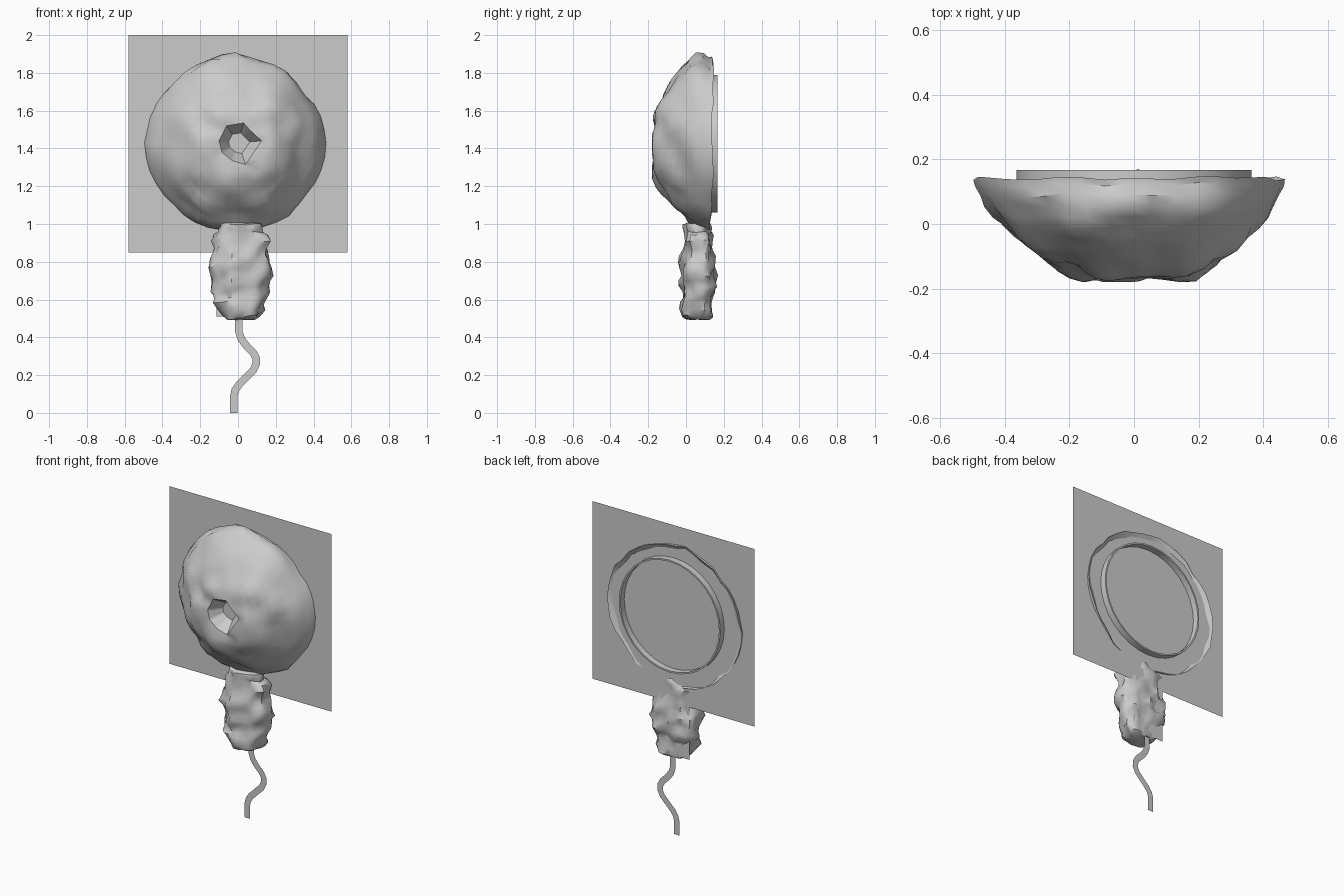
import bpy, math
from mathutils import Vector, noise

if "Cube" in bpy.data.objects:
    bpy.data.objects.remove(bpy.data.objects["Cube"])

BACK = 0.127  # depth of the flat sheet parts


def make(name, verts, faces, angle=None):
    me = bpy.data.meshes.new(name)
    me.from_pydata([tuple(v) for v in verts], [], faces)
    me.update()
    ob = bpy.data.objects.new(name, me)
    bpy.context.collection.objects.link(ob)
    if angle:
        bpy.ops.object.select_all(action='DESELECT')
        ob.select_set(True)
        bpy.context.view_layer.objects.active = ob
        bpy.ops.object.mode_set(mode='EDIT')
        bpy.ops.mesh.select_all(action='SELECT')
        bpy.ops.mesh.normals_make_consistent(inside=False)
        bpy.ops.object.mode_set(mode='OBJECT')
        bpy.ops.object.shade_smooth_by_angle(angle=math.radians(angle))
    return ob


def loft(rings, cap_start=False, cap_end=False, loop=False):
    n, verts, faces = len(rings[0]), [v for r in rings for v in r], []
    m = len(rings)
    for i in range(m if loop else m - 1):
        a, b = i * n, ((i + 1) % m) * n
        for j in range(n):
            k = (j + 1) % n
            faces.append((a + j, a + k, b + k, b + j))
    if cap_start:
        faces.append(tuple(range(n))[::-1])
    if cap_end:
        faces.append(tuple(range((m - 1) * n, m * n)))
    return verts, faces


def circle(r, y, z, n=32):
    return [Vector((r * math.cos(2 * math.pi * j / n), y, z + r * math.sin(2 * math.pi * j / n)))
            for j in range(n)]


def sheet(name, x0, x1, z0, z1):
    make(name, [(x0, BACK, z0), (x1, BACK, z0), (x1, BACK, z1), (x0, BACK, z1)], [(0, 1, 2, 3)])


# Flat backing sheets
sheet("backing_sheet", -0.58, 0.58, 0.85, 2.0)
sheet("stem_sheet", -0.115, 0.11, 0.51, 0.85)

# Rear ring
CZ = 1.43
ring = [circle(r, y, 1.425) for r, y in ((0.364, 0.12), (0.364, 0.168), (0.354, 0.168), (0.354, 0.12))]
make("rear_ring", *loft(ring, loop=True), angle=30)

# Lumpy dome with an angular socket in the front
N = 40
hole = [(.125, .01), (.06, .07), (.03, .105), (-.06, .09), (-.10, .01), (-.085, -.05), (-.03, -.095), (.04, -.115)]


def socket(scale, y):
    out = []
    for j in range(N):
        i, t = divmod(j, N // 8)
        a, b = Vector(hole[i]), Vector(hole[(i + 1) % 8])
        p = a.lerp(b, t * 8 / N) * scale
        out.append(Vector((p.x, y, CZ + p.y)))
    return out


profile = [(.15, -.17), (.19, -.160), (.23, -.143), (.27, -.122), (.305, -.097), (.335, -.072), (.365, -.042),
           (.392, -.01), (.418, .022), (.44, .055), (.455, .085), (.467, .115), (.47, .138), (.437, .115)]
rings = [socket(.5, -.085), socket(1, -.168)]
for i, (r, y) in enumerate(profile):
    row = []
    for p in circle(r, y, CZ, N):
        up = max(0, (p.z - CZ) / r)
        lump = noise.noise(p * 4.5) * .026 + noise.noise(p * 9 + Vector((5, 2, 7))) * .03
        d = Vector((p.x * 1.0, min(0, y - .1) * 1.6, p.z - CZ)).normalized()
        p += d * lump * (.6 if y > .08 else 1)
        # fuller shoulder at the top, tucked in again at the rim
        p.z += up * (.03 * max(0, 1 - abs(y - .02) / .1) - (.022 if y > .1 else 0))
        if y > .08:  # rim wavers, and sits lower toward the bottom
            p.y += noise.noise(p * 6) * .02 + .012 * (p.z - CZ)
        p.x -= .014 * r / .47
        p.y = min(max(p.y, -.18), .147)
        row.append(p)
    rings.append(row)
make("dome", *loft(rings, cap_start=True), angle=38)

# Lumpy stem below the dome: height, half width, front y, back y
stem = [(.495, .07, .0, .12), (.51, .10, -.02, .135), (.55, .115, -.036, .14), (.585, .12, -.038, .145),
        (.61, .125, -.02, .145), (.64, .15, -.012, .15), (.67, .155, -.015, .16), (.70, .15, -.018, .16),
        (.73, .158, -.018, .155), (.77, .16, -.022, .155), (.80, .155, -.02, .15), (.83, .145, -.018, .145),
        (.87, .142, -.008, .14), (.91, .148, -.012, .14), (.945, .142, -.015, .14),
        (.96, .108, -.02, .135), (.985, .105, -.022, .13), (1.0, .10, -.01, .125), (1.008, .08, .02, .11)]
rings = []
for z, hw, y0, y1 in stem:
    mid = y0 + (y1 - y0) * .62  # widest toward the back
    row = []
    for j in range(28):
        a = 2 * math.pi * j / 28
        c, s = math.cos(a), math.sin(a)
        x = math.copysign(abs(c) ** .85, c) * hw
        y = mid + math.copysign(abs(s) ** .75, s) * (y1 - mid if s > 0 else mid - y0)
        p = Vector((x, y, z))
        lump = noise.noise(p * 12) * .03 + noise.noise(p * 22) * .022
        p += Vector((c, s, 0)) * lump
        p.z += noise.noise(p * 15 + Vector((9, 4, 1))) * .012
        p.x += .013
        p.y = min(max(p.y, -.045), .17)
        row.append(p)
    rings.append(row)
make("stem", *loft(rings, True, True), angle=45)

# Flat wavy cord hanging from the stem
path = [(.005, .53), (.005, .43), (.018, .39), (.045, .355), (.08, .32), (.096, .29), (.097, .26), (.08, .225),
        (.04, .185), (.005, .15), (-.015, .12), (-.022, .09), (-.022, 0)]
pts = [Vector(p) for p in path]
verts, faces = [], []
for i, p in enumerate(pts):
    t = (pts[min(i + 1, len(pts) - 1)] - pts[max(i - 1, 0)]).normalized()
    if i in (0, len(pts) - 1):
        t = Vector((0, -1))
    side = Vector((-t.y, t.x)) * .02
    for q in (p - side, p + side):
        verts.append((q.x, BACK, q.y))
    if i:
        k = 2 * i
        faces.append((k - 2, k - 1, k + 1, k))
make("cord", verts, faces)
